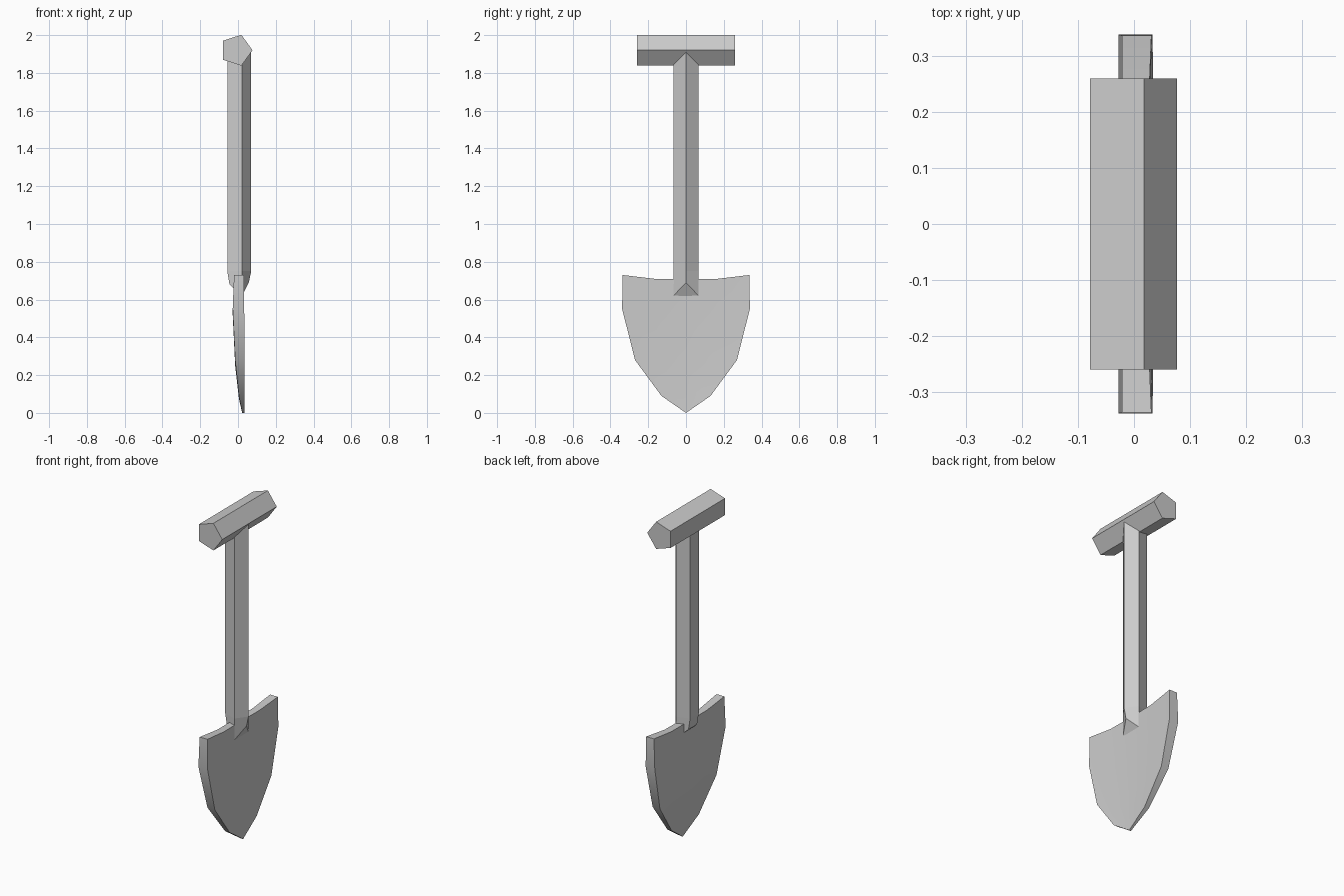
import bpy, bmesh, math

if "Cube" in bpy.data.objects:
    bpy.data.objects.remove(bpy.data.objects["Cube"])


def make(name, verts, faces):
    me = bpy.data.meshes.new(name)
    me.from_pydata(verts, [], faces)
    bm = bmesh.new()
    bm.from_mesh(me)
    bmesh.ops.remove_doubles(bm, verts=bm.verts, dist=0.0005)
    bmesh.ops.recalc_face_normals(bm, faces=bm.faces)
    bm.to_mesh(me)
    bm.free()
    ob = bpy.data.objects.new(name, me)
    bpy.context.collection.objects.link(ob)
    return ob


def loft(name, rings):
    n = len(rings[0])
    verts = [v for r in rings for v in r]
    faces = [(k*n + i, k*n + (i+1) % n, (k+1)*n + (i+1) % n, (k+1)*n + i)
             for k in range(len(rings) - 1) for i in range(n)]
    faces += [tuple(range(n)), tuple(range(len(verts) - n, len(verts)))]
    return make(name, verts, faces)


def pentagon(r):
    return [(r*math.cos(i*math.tau/5), r*math.sin(i*math.tau/5)) for i in range(5)]


# Five-sided cross grip, pointing +x
loft("grip", [[(-0.009 + a, y, 1.92 + b) for a, b in pentagon(0.086)]
              for y in (-0.26, 0.26)])

# Five-sided shaft, flattened to a wedge where it meets the blade
p = pentagon(0.07)
rings = [[(x, y, z) for x, y in p] for z in (1.92, 0.75)]
rings.append([(0.057, 0, 0.69), (0.022, p[1][1], 0.62), (-0.045, p[2][1], 0.68),
              (-0.045, p[3][1], 0.68), (0.022, p[4][1], 0.62)])
# the narrow neck is split so the end cap stays well defined
n = len(p)
verts = [v for r in rings for v in r]
faces = [(k*n + i, k*n + (i+1) % n, (k+1)*n + (i+1) % n, (k+1)*n + i)
         for k in range(2) for i in range(n)]
faces += [(0, 1, 2, 3, 4), (10, 11, 14), (11, 12, 13, 14)]
make("shaft", verts, faces)

# Blade: rows of half width, z at edge / middle / centre, back x, front x at edge / centre
rows = [(0.336, 0.73, 0.71, 0.71, -0.021, 0.031, 0.022),
        (0.338, 0.55, 0.53, 0.52, -0.028, 0.033, 0.021),
        (0.27, 0.28, 0.26, 0.25, -0.015, 0.034, 0.026),
        (0.13, 0.09, 0.08, 0.075, 0.005, 0.034, 0.031),
        (0.0, 0.0, 0.0, 0.0, 0.022, 0.034, 0.034)]
cols = (-1, -0.5, 0, 0.5, 1)
front, back = [], []
for w, ze, zm, zc, xb, fe, fc in rows:
    for c in cols:
        z = {0: zc, 0.5: zm, 1: ze}[abs(c)]
        front.append((fc + (fe - fc)*c*c, c*w, z))
        back.append((xb, c*w, z))
m, nr, off = len(cols), len(rows), len(front)
quads = [(k*m + i, k*m + i + 1, (k+1)*m + i + 1, (k+1)*m + i)
         for k in range(nr - 1) for i in range(m - 1)]
faces = quads + [tuple(v + off for v in q) for q in quads]
# Rim around the outline
edge = ([i for i in range(m)] + [k*m + m - 1 for k in range(1, nr)]
        + [k*m for k in range(nr - 1, 0, -1)])
edge_loop = list(zip(edge, edge[1:] + edge[:1]))
faces += [(a, b, b + off, a + off) for a, b in edge_loop
          if not (a >= m*(nr-1) and b >= m*(nr-1))]
blade = make("blade", front + back, faces)
bpy.context.view_layer.objects.active = blade
blade.select_set(True)
bpy.ops.object.shade_smooth_by_angle(angle=math.radians(30))
